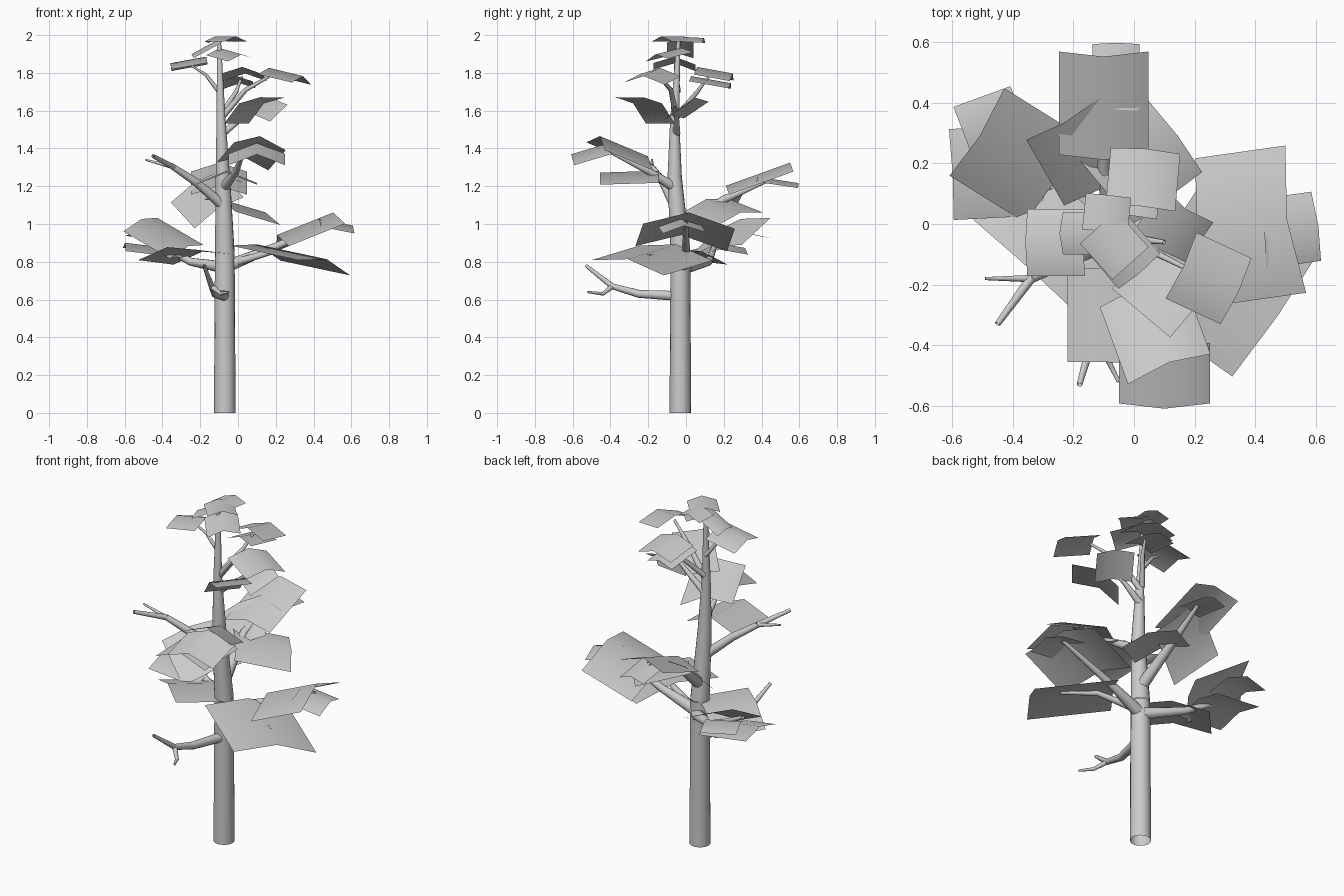
import bpy
from math import radians
from mathutils import Matrix, Vector

cube = bpy.data.objects.get("Cube")
if cube:
    bpy.data.objects.remove(cube, do_unlink=True)

grey = bpy.data.materials.new("plain_grey")
grey.use_nodes = True
grey.diffuse_color = (0.6, 0.6, 0.6, 1)
shader = next(n for n in grey.node_tree.nodes if n.type == 'BSDF_PRINCIPLED')
shader.inputs["Base Color"].default_value = grey.diffuse_color


def wood(name, points, start_radius, end_radius, sides_level=3):
    """Tapered, open-ended round stem through the given points."""
    curve = bpy.data.curves.new(name, 'CURVE')
    curve.dimensions = '3D'
    curve.bevel_depth = 1
    curve.bevel_resolution = sides_level
    spline = curve.splines.new('POLY')
    last = len(points) - 1
    spline.points.add(last)
    for i, (target, point) in enumerate(zip(spline.points, points)):
        target.co = (*point, 1)
        target.radius = start_radius + (end_radius - start_radius) * i / last
    stem = bpy.data.objects.new(name, curve)
    bpy.context.collection.objects.link(stem)
    bpy.ops.object.select_all(action='DESELECT')
    stem.select_set(True)
    bpy.context.view_layer.objects.active = stem
    bpy.ops.object.convert(target='MESH')
    stem = bpy.context.view_layer.objects.active
    stem.data.materials.clear()
    stem.data.materials.append(grey)
    bpy.ops.object.shade_smooth_by_angle(angle=radians(50))


def leaf(name, centre, size, yaw=0, slope=(0, 0), arch=0.17):
    """Sheet with a ridge along its length; slope is the rise along x and y."""
    width, length = size
    turn = Matrix.Rotation(radians(yaw), 3, 'Z')
    normal = Vector((-slope[0], -slope[1], 1)).normalized()
    verts = []
    for column in (-1, 0, 1):
        for end in (-1, 1):
            flat = turn @ Vector((column * width / 2, end * length / 2, 0))
            flat.z = slope[0] * flat.x + slope[1] * flat.y
            lift = normal * arch * width * (0.5 - abs(column))
            verts.append(Vector(centre) + flat + lift)
    mesh = bpy.data.meshes.new(name)
    mesh.from_pydata(verts, [], [(0, 2, 3, 1), (2, 4, 5, 3)])
    mesh.materials.append(grey)
    mesh.shade_smooth()
    sheet = bpy.data.objects.new(name, mesh)
    bpy.context.collection.objects.link(sheet)


# Trunk
wood("trunk", [(-.07, -.03, 0), (-.07, -.03, .5), (-.07, -.03, .85)], .057, .052, 6)
wood("trunk_upper", [(-.07, -.03, .85), (-.08, -.06, 1.25), (-.09, -.06, 1.55),
                     (-.1, -.04, 1.97)], .052, .01, 6)

# Bare front limb, forked
wood("bare_front_limb", [(-.07, -.06, .62), (-.12, -.25, .63), (-.14, -.39, .67)], .027, .016)
wood("bare_front_fork_upper", [(-.14, -.39, .67), (-.18, -.53, .78)], .016, .009)
wood("bare_front_fork_lower", [(-.14, -.39, .67), (-.09, -.44, .63), (-.05, -.52, .64)], .014, .006)

# Bare right-hand limb, forked
wood("bare_side_limb", [(-.08, -.06, 1.1), (-.22, -.12, 1.22), (-.34, -.18, 1.3)], .028, .016)
wood("bare_side_fork_front", [(-.34, -.18, 1.3), (-.45, -.33, 1.36)], .016, .01)
wood("bare_side_fork_outer", [(-.34, -.18, 1.3), (-.49, -.18, 1.34)], .012, .005)

# Low limb on the -x side with its leaves
wood("low_right_limb", [(-.07, 0, .77), (-.25, .12, .8), (-.49, .17, .93)], .033, .01)
leaf("low_right_leaf_top", (-.39, .22, .94), (.34, .29), 58, (-.31, .44), .1)
leaf("low_right_leaf_back", (-.46, .31, .935), (.23, .2), 110, (-.1, .1))
leaf("low_right_leaf_outer", (-.45, .17, .865), (.3, .3), 93, (-.12, .05), .12)
leaf("low_right_leaf_under", (-.28, -.02, .845), (.42, .28), -42, (.04, -.15), .1)

# Low limb on the +x side with its leaves
wood("low_left_limb", [(-.05, -.02, .78), (.15, 0, .86), (.5, 0, 1.01)], .035, .01)
wood("low_left_twig", [(0, -.03, .8), (.17, -.1, .85), (.35, -.2, .83)], .022, .008)
leaf("low_left_leaf_top", (.37, -.005, .965), (.49, .3), 98, (.4, 0), .16)
leaf("low_left_leaf_under", (.28, -.18, .83), (.47, .45), 55, (-.24, -.04), .1)
leaf("low_left_leaf_tip", (.515, -.02, .99), (.23, .18), 98, (-.2, 0))

# Back limb with its leaves
wood("back_limb", [(-.07, -.02, .95), (-.1, .2, 1.13), (-.07, .45, 1.24)], .034, .01)
leaf("back_leaf_top", (-.1, .39, 1.24), (.295, .34), 0, (0, .36))
leaf("back_leaf_tip", (-.06, .485, 1.22), (.155, .22), 0, (0, -.15))
leaf("back_leaf_steep", (-.165, .235, 1.14), (.3, .25), 30, (.2, .75), .1)
leaf("back_leaf_side", (.02, .2, 1.08), (.3, .3), -53, (-.32, .03), .12)

# Middle front limb with its leaves
wood("mid_front_limb", [(-.07, -.07, 1.2), (-.01, -.2, 1.28), (.03, -.4, 1.38)], .028, .008)
leaf("mid_front_leaf_top", (.07, -.34, 1.385), (.29, .27), 20, (0, -.42), .2)
leaf("mid_front_leaf_tip", (.1, -.5, 1.37), (.3, .2), 0, (0, .3), .2)
leaf("mid_front_leaf_under", (-.06, -.3, 1.245), (.32, .31), 0, (0, .03), .2)

# Upper limbs and leaves
wood("upper_limb", [(-.08, -.05, 1.48), (.02, -.05, 1.56), (.1, -.06, 1.62)], .02, .007)
leaf("upper_leaf_front", (.08, -.21, 1.62), (.25, .2), -40, (.42, -.36))
leaf("upper_leaf_back", (.13, -.01, 1.61), (.2, .16), -35, (.25, .5))
wood("upper_left_limb", [(-.09, -.05, 1.56), (.04, -.08, 1.71), (.18, -.15, 1.79)], .018, .007)
leaf("upper_left_leaf", (.25, -.18, 1.785), (.24, .2), 65, (-.22, .05))
wood("upper_back_limb", [(-.09, -.04, 1.58), (-.01, .06, 1.7), (.02, .12, 1.78)], .016, .006)
leaf("upper_back_leaf", (.03, .15, 1.795), (.23, .19), -5, (-.03, -.18))
leaf("upper_back_leaf_under", (0, .13, 1.75), (.17, .21), -5, (0, -.18))
wood("upper_right_limb", [(-.1, -.04, 1.7), (-.17, -.05, 1.79), (-.25, -.06, 1.84)], .013, .005)
leaf("upper_right_leaf", (-.26, -.06, 1.85), (.22, .19), 90, (.18, -.04))

# Crown leaves
leaf("crown_leaf_top", (-.065, -.07, 1.98), (.16, .16), 42, (0, 0))
leaf("crown_leaf_back", (-.09, .035, 1.975), (.15, .12), -6, (0, -.05))
leaf("crown_leaf_right", (-.165, -.03, 1.93), (.14, .15), 90, (.55, 0))
leaf("crown_leaf_under", (-.04, -.09, 1.9), (.18, .18), 40, (-.05, .2))
